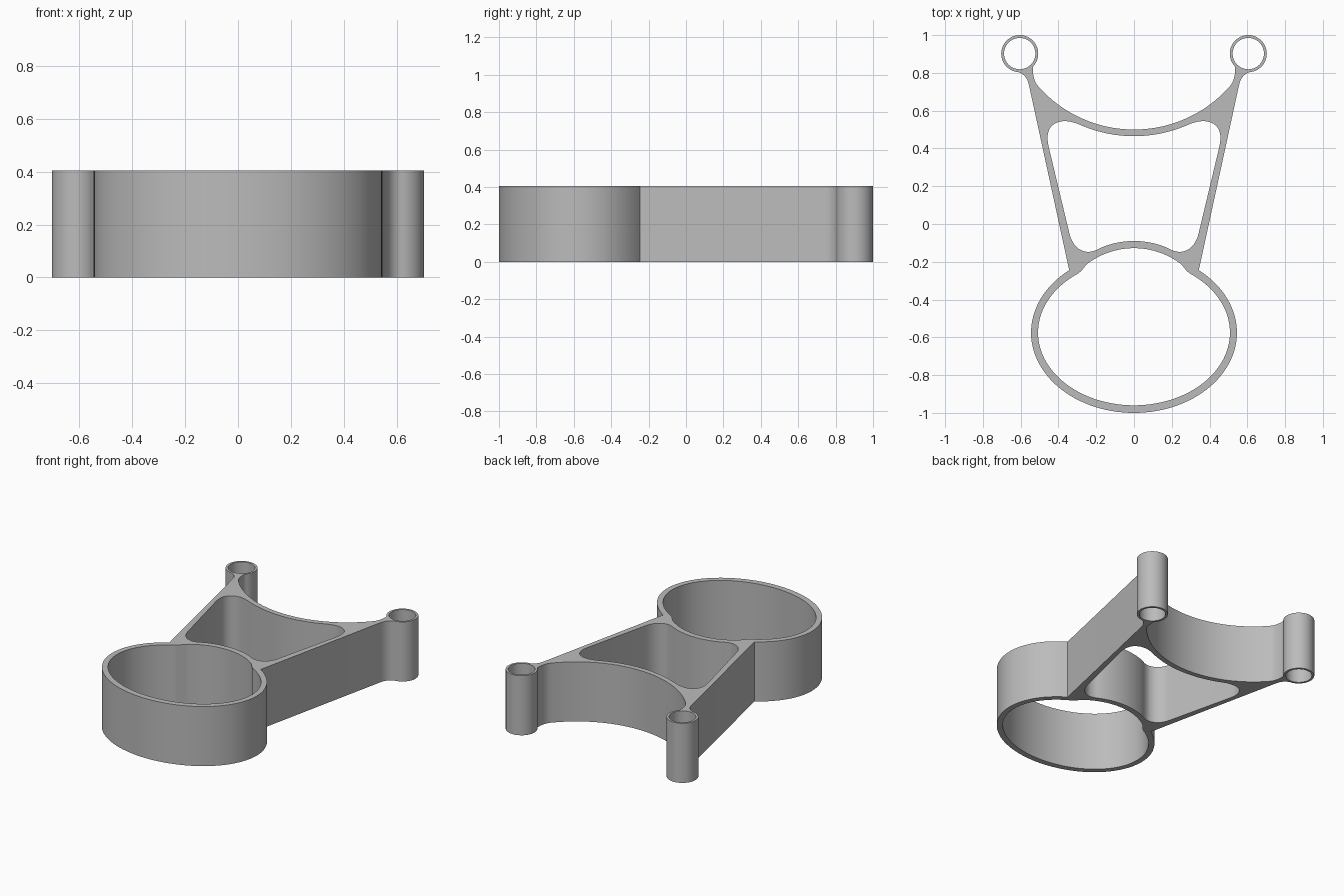
import bpy, bmesh, math
from mathutils import Vector

if "Cube" in bpy.data.objects:
    bpy.data.objects.remove(bpy.data.objects["Cube"])

HEIGHT = 0.405


def ellipse(cx, cy, rx, ry, a0, a1, n):
    """Points along an elliptical arc, angles in degrees."""
    return [(cx + rx * math.cos(math.radians(a0 + (a1 - a0) * i / n)),
             cy + ry * math.sin(math.radians(a0 + (a1 - a0) * i / n)))
            for i in range(n + 1)]


def fillet(p, corner, q, n=10):
    """Rounded corner from p to q, tangent towards corner."""
    p, c, q = Vector(p), Vector(corner), Vector(q)
    return [tuple(p * (1 - t) ** 2 + c * 2 * t * (1 - t) + q * t * t)
            for t in (i / n for i in range(n + 1))]


def saddle(x, top, radius, sign, n):
    """Shallow arc from x to the centre line; sign +1 curls up, -1 down."""
    return [(x * (1 - i / n),
             top + sign * (radius - math.sqrt(radius ** 2 - (x * (1 - i / n)) ** 2)))
            for i in range(n + 1)]


def mirrored(half):
    """Close a right-hand half, running between centre-line points."""
    return half + [(-x, y) for x, y in reversed(half) if abs(x) > 1e-4]


TUBE = (0.605, 0.902)

# outer outline: ring, straight arm, tube, then the concave back edge
outer = ellipse(0, -0.575, 0.545, 0.425, -90, 51, 44)
outer += fillet((0.556, 0.735), (0.568, 0.79), (0.612, 0.804), 8)
outer += ellipse(*TUBE, 0.098, 0.098, -82, 222, 44)
outer += fillet((0.536, 0.825), (0.535, 0.76), (0.508, 0.73), 8)
outer += saddle(0.508, 0.50, 0.676, 1, 24)[1:]

# ring opening, with the small notch where the bridge arc meets it
ring_hole = ellipse(0, -0.575, 0.508, 0.385, -90, 54, 44)
ring_hole += [(0.28, -0.25)] + saddle(0.25, -0.128, 0.41, -1, 14)

# four-sided window with rounded corners
window = list(reversed(saddle(0.17, -0.09, 0.45, -1, 10)))
window += fillet((0.19, -0.133), (0.215, -0.147), (0.245, -0.148), 6)
window += fillet((0.245, -0.148), (0.32, -0.14), (0.342, -0.05), 10)
window += fillet((0.452, 0.41), (0.472, 0.50), (0.42, 0.531), 10)
window += fillet((0.42, 0.531), (0.375, 0.558), (0.30, 0.531), 10)
window += saddle(0.30, 0.465, 0.711, 1, 14)[1:]

# round bores of the tubes
bores = [ellipse(s * TUBE[0], TUBE[1], 0.083, 0.083, 0, 360, 40)[:-1] for s in (1, -1)]

bm = bmesh.new()
for loop in [mirrored(outer), mirrored(ring_hole), mirrored(window)] + bores:
    clean = [p for i, p in enumerate(loop)
             if (Vector(p) - Vector(loop[i - 1])).length > 1e-4]
    vs = [bm.verts.new((x, y, 0)) for x, y in clean]
    for i, v in enumerate(vs):
        bm.edges.new((vs[i - 1], v))

# fill the flat profile and raise it
bmesh.ops.triangle_fill(bm, use_beauty=True, use_dissolve=False, edges=bm.edges[:])
ext = bmesh.ops.extrude_face_region(bm, geom=bm.faces[:], use_keep_orig=True)
top = [g for g in ext["geom"] if isinstance(g, bmesh.types.BMVert)]
bmesh.ops.translate(bm, verts=top, vec=(0, 0, HEIGHT))
bmesh.ops.recalc_face_normals(bm, faces=bm.faces[:])

mesh = bpy.data.meshes.new("bracket_frame")
bm.to_mesh(mesh)
bm.free()
bracket = bpy.data.objects.new("bracket_frame", mesh)
bpy.context.collection.objects.link(bracket)

grey = bpy.data.materials.new("plain grey")
grey.diffuse_color = (0.5, 0.5, 0.5, 1)
grey.use_nodes = True
grey.node_tree.nodes["Principled BSDF"].inputs["Base Color"].default_value = grey.diffuse_color
mesh.materials.append(grey)

bpy.context.view_layer.objects.active = bracket
bracket.select_set(True)
bpy.ops.object.shade_smooth_by_angle(angle=math.radians(30))
